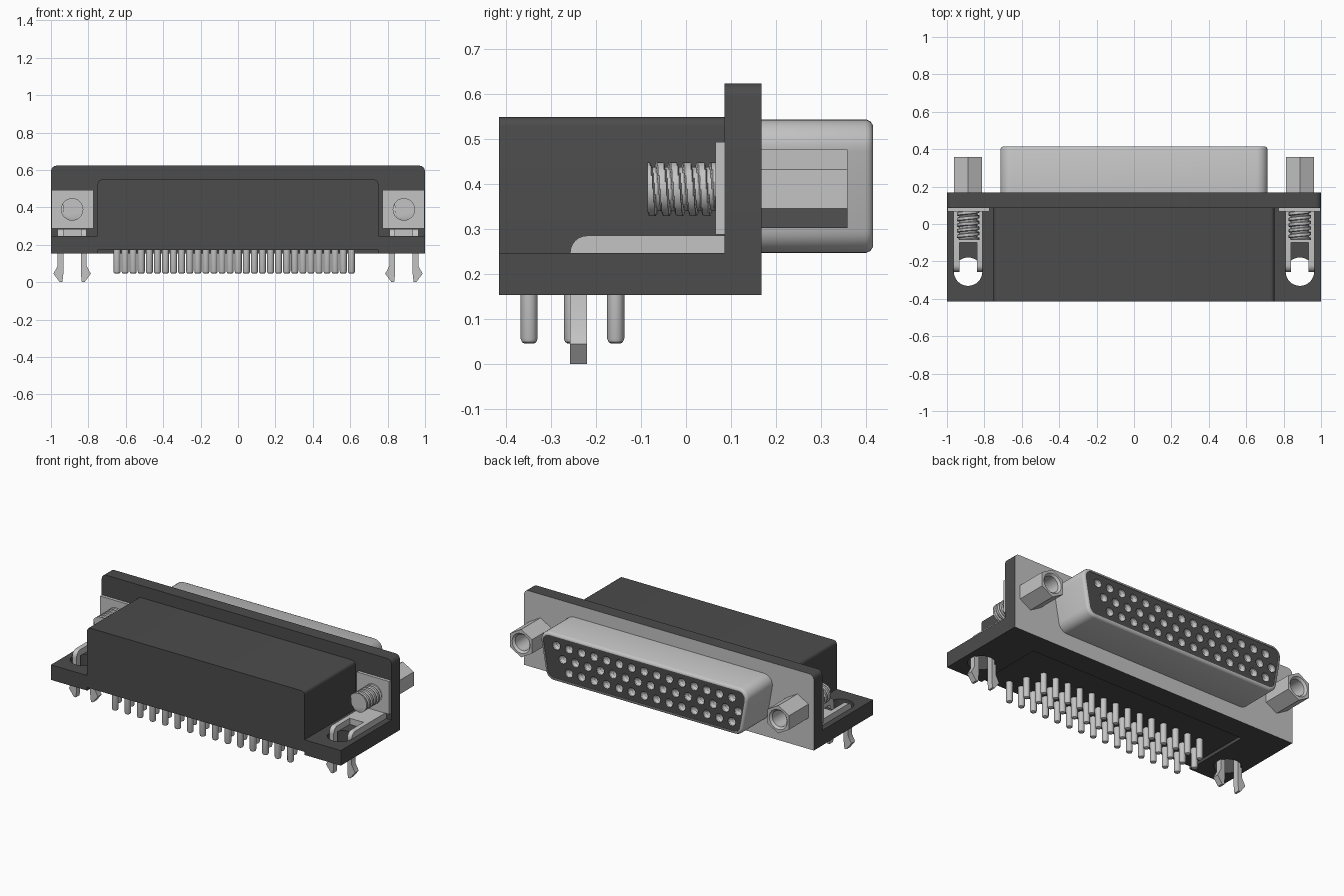
import bpy, bmesh, math
from mathutils import Vector

if "Cube" in bpy.data.objects:
    bpy.data.objects.remove(bpy.data.objects["Cube"], do_unlink=True)


def material(name, rgb, metal=0.0):
    m = bpy.data.materials.new(name)
    m.use_nodes = True
    m.diffuse_color = (*rgb, 1)
    m.node_tree.nodes["Principled BSDF"].inputs["Base Color"].default_value = (*rgb, 1)
    return m


DARK = material("dark plastic", (0.072, 0.072, 0.072))
METAL = material("light metal", (0.55, 0.55, 0.55))


def finish(name, bm, mats, smooth=False):
    bmesh.ops.recalc_face_normals(bm, faces=bm.faces)
    me = bpy.data.meshes.new(name)
    bm.to_mesh(me)
    bm.free()
    for m in mats:
        me.materials.append(m)
    ob = bpy.data.objects.new(name, me)
    bpy.context.collection.objects.link(ob)
    if smooth:
        bpy.ops.object.select_all(action='DESELECT')
        ob.select_set(True)
        bpy.context.view_layer.objects.active = ob
        bpy.ops.object.shade_smooth_by_angle(angle=math.radians(35))
    return ob


def loft(bm, rings):
    """Bridge rings of equal length and cap both ends."""
    rows = [[bm.verts.new(p) for p in r] for r in rings]
    n = len(rows[0])
    for a, b in zip(rows, rows[1:]):
        for j in range(n):
            k = (j + 1) % n
            bm.faces.new((a[j], a[k], b[k], b[j]))
    bm.faces.new(rows[0])
    bm.faces.new(rows[-1])


def add_box(bm, x, y, z):
    loft(bm, [[(x[0], y[0], h), (x[1], y[0], h), (x[1], y[1], h), (x[0], y[1], h)] for h in z])


def circle_y(cx, cz, r, y, n=24):
    return [(cx + r * math.cos(2 * math.pi * j / n), y, cz + r * math.sin(2 * math.pi * j / n))
            for j in range(n)]


def circle_z(cx, cy, r, z, n=12):
    return [(cx + r * math.cos(2 * math.pi * j / n), cy + r * math.sin(2 * math.pi * j / n), z)
            for j in range(n)]


def round_top(bm, top, width):
    """Bevel the top edges that run front to back."""
    edges = [e for e in bm.edges if all(abs(v.co.z - top) < 1e-4 for v in e.verts)
             and abs(e.verts[0].co.x - e.verts[1].co.x) < 1e-4]
    bmesh.ops.bevel(bm, geom=edges, offset=width, segments=4, profile=0.5, affect='EDGES')


def paint_back(ob):
    for p in ob.data.polygons:
        if p.normal.y > 0.9 and p.center.y > 0.16:
            p.material_index = 1


def cut(ob, cutter):
    mod = ob.modifiers.new("cut", 'BOOLEAN')
    mod.operation, mod.solver, mod.object = 'DIFFERENCE', 'EXACT', cutter
    cutter.hide_render = True
    bpy.context.view_layer.objects.active = ob
    bpy.ops.object.modifier_apply(modifier=mod.name)
    bpy.data.objects.remove(cutter, do_unlink=True)


EAR_X, SCREW_Z = 0.887, 0.389
FRONT, FLANGE, BACK = -0.415, 0.085, 0.168

# Base with board lock holes in the ears and a shallow underside recess
bm = bmesh.new()
add_box(bm, (-1, 1), (FRONT, BACK), (0.153, 0.247))
base = finish("base", bm, [DARK, METAL])
bm = bmesh.new()
add_box(bm, (-0.75, 0.75), (-0.5, 0.03), (0.1, 0.172))
for s in (-1, 1):
    loft(bm, [circle_z(s * EAR_X, -0.255, 0.076, z, 32) for z in (0.1, 0.3)])
cut(base, finish("base_cutter", bm, [DARK, METAL]))
paint_back(base)

# Main housing block
bm = bmesh.new()
add_box(bm, (-0.75, 0.75), (FRONT, FLANGE), (0.247, 0.548))
round_top(bm, 0.548, 0.02)
finish("housing", bm, [DARK], True)

# Upright flange with a metal rear face
bm = bmesh.new()
add_box(bm, (-1, 1), (FLANGE, BACK), (0.247, 0.623))
round_top(bm, 0.623, 0.03)
paint_back(finish("flange", bm, [DARK, METAL], True))


# D-shaped outline; inset shrinks the corner radius
def d_ring(y, inset=0.0):
    corners = ((0.654, 0.483, -10, 90), (-0.654, 0.483, 90, 190),
               (-0.623, 0.307, 190, 270), (0.623, 0.307, 270, 350))
    pts = []
    for cx, cz, a0, a1 in corners:
        for i in range(9):
            a = math.radians(a0 + (a1 - a0) * i / 8)
            r = 0.06 - inset
            pts.append((cx + r * math.cos(a), y, cz + r * math.sin(a)))
    return pts


# Metal shell
bm = bmesh.new()
loft(bm, [d_ring(BACK), d_ring(0.400), d_ring(0.409, 0.004), d_ring(0.415, 0.013),
          d_ring(0.415, 0.018), d_ring(0.2, 0.018)])
finish("shell", bm, [METAL], True)

# Contact insert with three rows of metal-lined sockets
PITCH = 0.0864
COL = [0.606 - PITCH * k for k in range(15)]
MID = [x - PITCH / 2 for x in COL]
bm = bmesh.new()
loft(bm, [d_ring(y, 0.018) for y in (0.2, 0.411)])
insert = finish("contact_insert", bm, [DARK, METAL])
bm = bmesh.new()
for xs, z in ((COL, 0.470), (MID, 0.395), (COL[1:], 0.320)):
    for x in xs:
        loft(bm, [circle_y(x, z, r, y, 14) for r, y in ((0.018, 0.33), (0.018, 0.385), (0.026, 0.40), (0.026, 0.45))])
for f in bm.faces:
    f.material_index = 1
cut(insert, finish("socket_cutter", bm, [DARK, METAL]))

# Solder pins in three staggered rows
bm = bmesh.new()
for xs, y in ((COL, -0.348), (MID, -0.252), (COL[1:], -0.156)):
    for x in xs:
        loft(bm, [circle_z(x, y, r, z) for r, z in
                  ((0.011, 0.046), (0.016, 0.049), (0.019, 0.057), (0.019, 0.19))])
finish("solder_pins", bm, [METAL], True)


# Hexagon ring with one corner pointing up
def hex_ring(cx, y):
    pts = []
    for j in range(24):
        d = (15 * j + 30) % 60 - 30
        r = 0.0753 / math.cos(math.radians(d))
        a = math.radians(15 * j)
        pts.append((cx + r * math.cos(a), y, SCREW_Z + r * math.sin(a)))
    return pts


def thread_radius(y, turn):
    t = (y / 0.03 + turn) % 1.0
    return 0.060 if t < 0.6 else 0.049


for side, s in (("left", 1), ("right", -1)):
    cx = s * EAR_X

    # Hexagonal jack socket
    bm = bmesh.new()
    loft(bm, [hex_ring(cx, BACK - 0.01), hex_ring(cx, 0.358), circle_y(cx, SCREW_Z, 0.062, 0.358),
              circle_y(cx, SCREW_Z, 0.05, 0.345), circle_y(cx, SCREW_Z, 0.05, 0.2)])
    finish(side + "_jack_socket", bm, [METAL], True)

    # Threaded screw end
    bm = bmesh.new()
    rings = []
    for i in range(61):
        y = -0.085 + 0.155 * i / 60
        ring = []
        for j in range(24):
            a = 2 * math.pi * j / 24
            r = thread_radius(y, j / 24)
            ring.append((cx + r * math.cos(a), y, SCREW_Z + r * math.sin(a)))
        rings.append(ring)
    loft(bm, rings)
    finish(side + "_screw_thread", bm, [METAL], True)

    # Board lock bracket: plate, strap, two arms and barbed legs
    bm = bmesh.new()
    add_box(bm, sorted((s * 0.773, s * 0.997)), (0.066, FLANGE), (0.288, 0.493))
    add_box(bm, (cx - 0.077, cx + 0.077), (-0.098, FLANGE), (0.247, 0.285))
    bend = [(-0.098, 0.247), (-0.098, 0.285)]
    bend += [(-0.220 - 0.037 * math.sin(a), 0.247 + 0.038 * math.cos(a))
             for a in (math.pi / 2 * i / 6 for i in range(7))]
    leg = [(0.047, 0.247), (0.077, 0.247), (0.077, 0.088), (0.100, 0.045),
           (0.066, 0.0), (0.052, 0.0), (0.047, 0.045)]
    for d in (-1, 1):
        loft(bm, [[(cx + d * w, y, z) for y, z in bend] for w in (0.047, 0.077)])
        loft(bm, [[(cx + d * u, y, z) for u, z in leg] for y in (-0.257, -0.220)])
    finish(side + "_board_lock", bm, [METAL], True)
